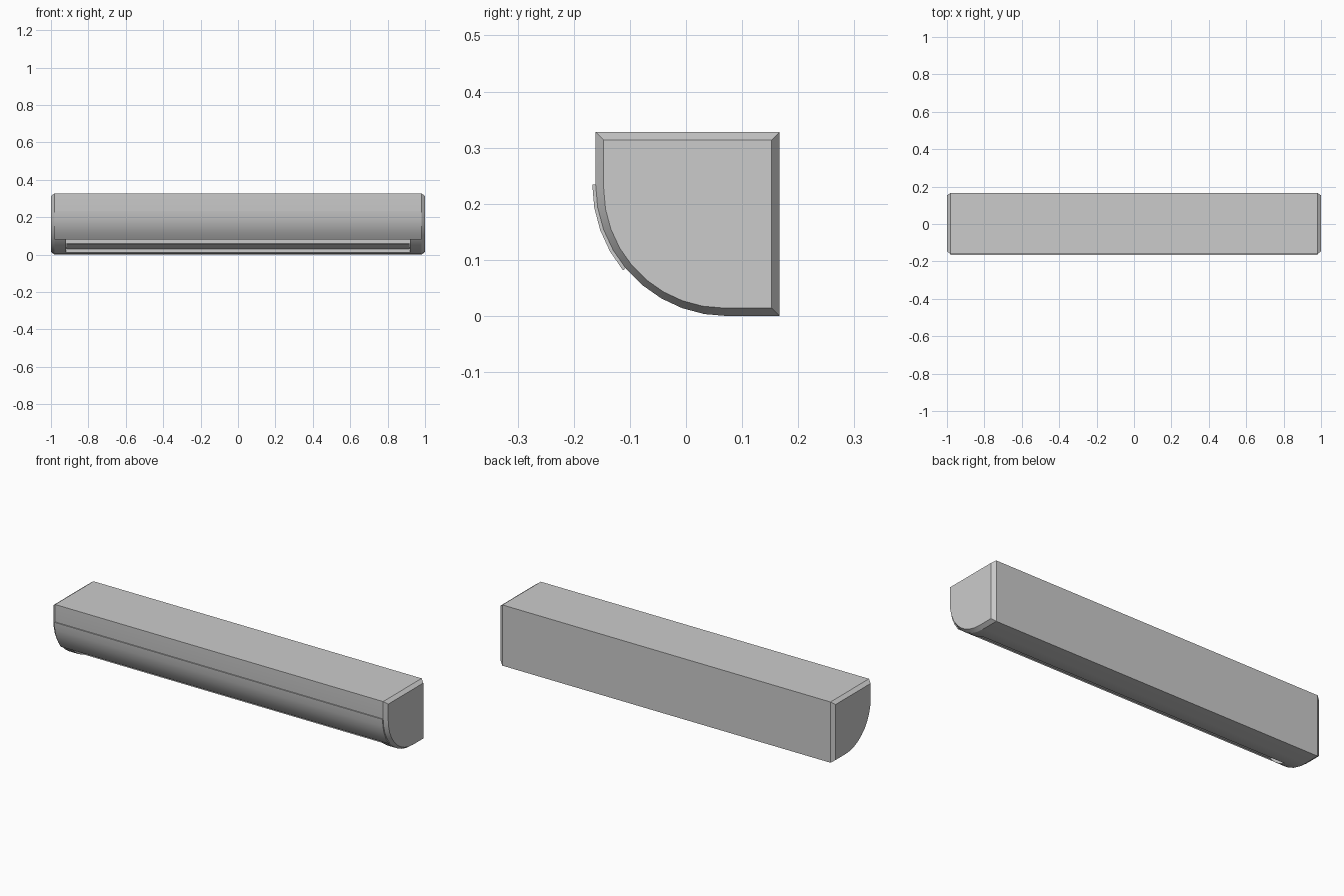
import bpy, bmesh
from math import cos, sin, radians

if "Cube" in bpy.data.objects:
    bpy.data.objects.remove(bpy.data.objects["Cube"], do_unlink=True)

# Centre and radius of the rounded front, in the y-z plane
CY, CZ, R = 0.073, 0.234, 0.234
BACK, TOP = 0.167, 0.328


def arc(radius, start, end, steps):
    """Points along the rounded front, angle measured downward from -y."""
    angles = [radians(start + (end - start) * i / steps) for i in range(steps + 1)]
    return [(CY - radius * cos(a), CZ - radius * sin(a)) for a in angles]


def loft(name, sections):
    """Join matching (x, y-z profile) sections into a closed solid."""
    bm = bmesh.new()
    rings = [[bm.verts.new((x, y, z)) for y, z in pts] for x, pts in sections]
    n = len(rings[0])
    for a, b in zip(rings, rings[1:]):
        for i in range(n):
            j = (i + 1) % n
            bm.faces.new((a[i], a[j], b[j], b[i]))
    bm.faces.new(rings[0])
    bm.faces.new(rings[-1])
    bmesh.ops.recalc_face_normals(bm, faces=bm.faces)
    mesh = bpy.data.meshes.new(name)
    bm.to_mesh(mesh)
    bm.free()
    obj = bpy.data.objects.new(name, mesh)
    bpy.context.collection.objects.link(obj)
    return obj


def prism(name, half_length, pts):
    return loft(name, [(-half_length, pts), (half_length, pts)])


def select(obj):
    bpy.ops.object.select_all(action='DESELECT')
    obj.select_set(True)
    bpy.context.view_layer.objects.active = obj


def curved_panel(name, half_length, outer, thickness, start, end, steps):
    pts = arc(outer, start, end, steps) + arc(outer - thickness, end, start, steps)
    return prism(name, half_length, pts)


# Housing with chamfered ends
profile = arc(R, 0, 90, 9) + [(BACK, 0), (BACK, TOP), (CY - R, TOP)]
mid_y, mid_z, inset = 0.003, TOP / 2, 0.913
end_profile = [(mid_y + (y - mid_y) * inset, mid_z + (z - mid_z) * inset)
               for y, z in profile]
housing = loft("housing", [(-1, end_profile), (-0.98, profile),
                           (0.98, profile), (1, end_profile)])

# Air outlet recess
cutter = prism("outlet_cutter", 0.92,
               [(-0.2, 0.085), (0, 0.085), (0, -0.05), (-0.2, -0.05)])
cutter.hide_render = True
select(housing)
cut = housing.modifiers.new("outlet", 'BOOLEAN')
cut.object = cutter
cut.operation = 'DIFFERENCE'
cut.solver = 'EXACT'
bpy.ops.object.modifier_apply(modifier=cut.name)
bpy.data.objects.remove(cutter, do_unlink=True)

# Front cover and the louver in the outlet
cover = curved_panel("front_cover", 0.98, R + 0.006, 0.012, 0, 39.5, 4)
louver = curved_panel("outlet_louver", 0.918, 0.22, 0.008, 54, 68, 3)

for part in (housing, cover, louver):
    select(part)
    bpy.ops.object.shade_smooth_by_angle(angle=radians(25))
